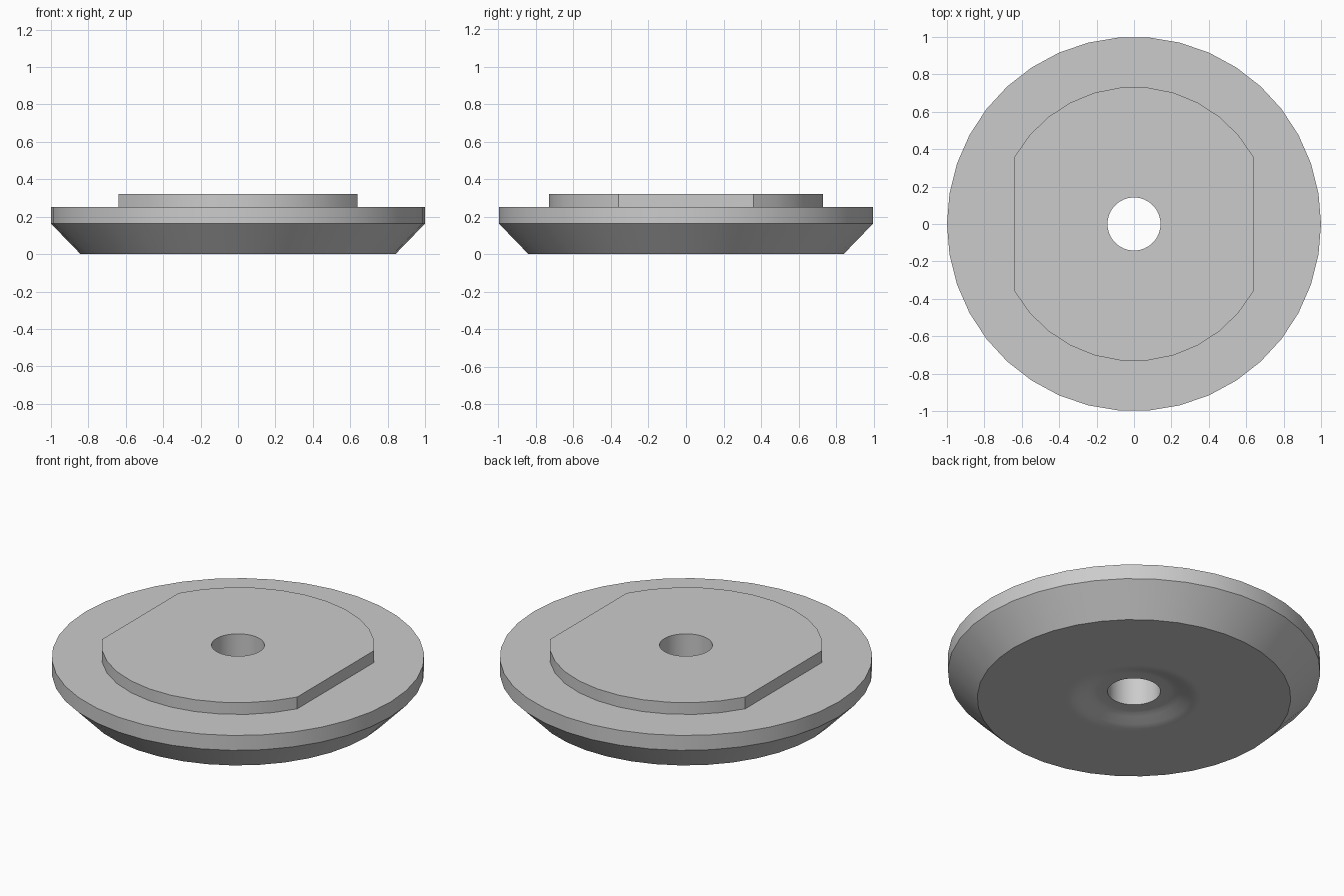
import bpy
import bmesh
from math import cos, sin, radians, tau

if "Cube" in bpy.data.objects:
    bpy.data.objects.remove(bpy.data.objects["Cube"], do_unlink=True)

SEGMENTS = 38
ARC_STEPS, FLAT_STEPS = 11, 8
BOSS_RADIUS, FLAT_ANGLE = 0.733, 29.3


def circle(radius, z):
    steps = [tau * i / SEGMENTS for i in range(SEGMENTS)]
    return [(radius * cos(a), radius * sin(a), z) for a in steps]


def flatted_circle(z):
    """Round outline with a flat on the left and right, starting mid-flat."""
    x = BOSS_RADIUS * cos(radians(FLAT_ANGLE))
    y = BOSS_RADIUS * sin(radians(FLAT_ANGLE))
    half = []
    for i in range(FLAT_STEPS):
        half.append((x, y * (2 * i / FLAT_STEPS - 1), z))
    for i in range(ARC_STEPS):
        a = radians(FLAT_ANGLE + (180 - 2 * FLAT_ANGLE) * i / ARC_STEPS)
        half.append((BOSS_RADIUS * cos(a), BOSS_RADIUS * sin(a), z))
    points = half + [(-px, -py, pz) for px, py, pz in half]
    start = FLAT_STEPS // 2
    return points[start:] + points[:start]


# Underside: soft recess round the bore, flat base, bevel and rim
profile = [(0.142, 0.04), (0.2, 0.04), (0.22, 0.037), (0.25, 0.028),
           (0.3, 0.01), (0.33, 0.002), (0.35, 0), (0.37, 0),
           (0.842, 0), (1, 0.163), (1, 0.251)]
rings = [circle(r, z) for r, z in profile]
# Raised boss with two flats, then back down through the bore
rings += [flatted_circle(0.251), flatted_circle(0.321), circle(0.142, 0.321)]

bm = bmesh.new()
loops = [[bm.verts.new(p) for p in ring] for ring in rings]
for lower, upper in zip(loops, loops[1:] + loops[:1]):
    for i in range(SEGMENTS):
        j = (i + 1) % SEGMENTS
        bm.faces.new((lower[i], lower[j], upper[j], upper[i]))
bmesh.ops.recalc_face_normals(bm, faces=bm.faces)
mesh = bpy.data.meshes.new("flanged_disc")
bm.to_mesh(mesh)
bm.free()

disc = bpy.data.objects.new("flanged_disc", mesh)
bpy.context.collection.objects.link(disc)

# Plain grey metal
grey = bpy.data.materials.new("plain_grey")
grey.use_nodes = True
colour = (0.6, 0.6, 0.6, 1)
grey.diffuse_color = colour
grey.node_tree.nodes["Principled BSDF"].inputs["Base Color"].default_value = colour
mesh.materials.append(grey)

bpy.context.view_layer.objects.active = disc
disc.select_set(True)
bpy.ops.object.shade_smooth_by_angle(angle=radians(28))
